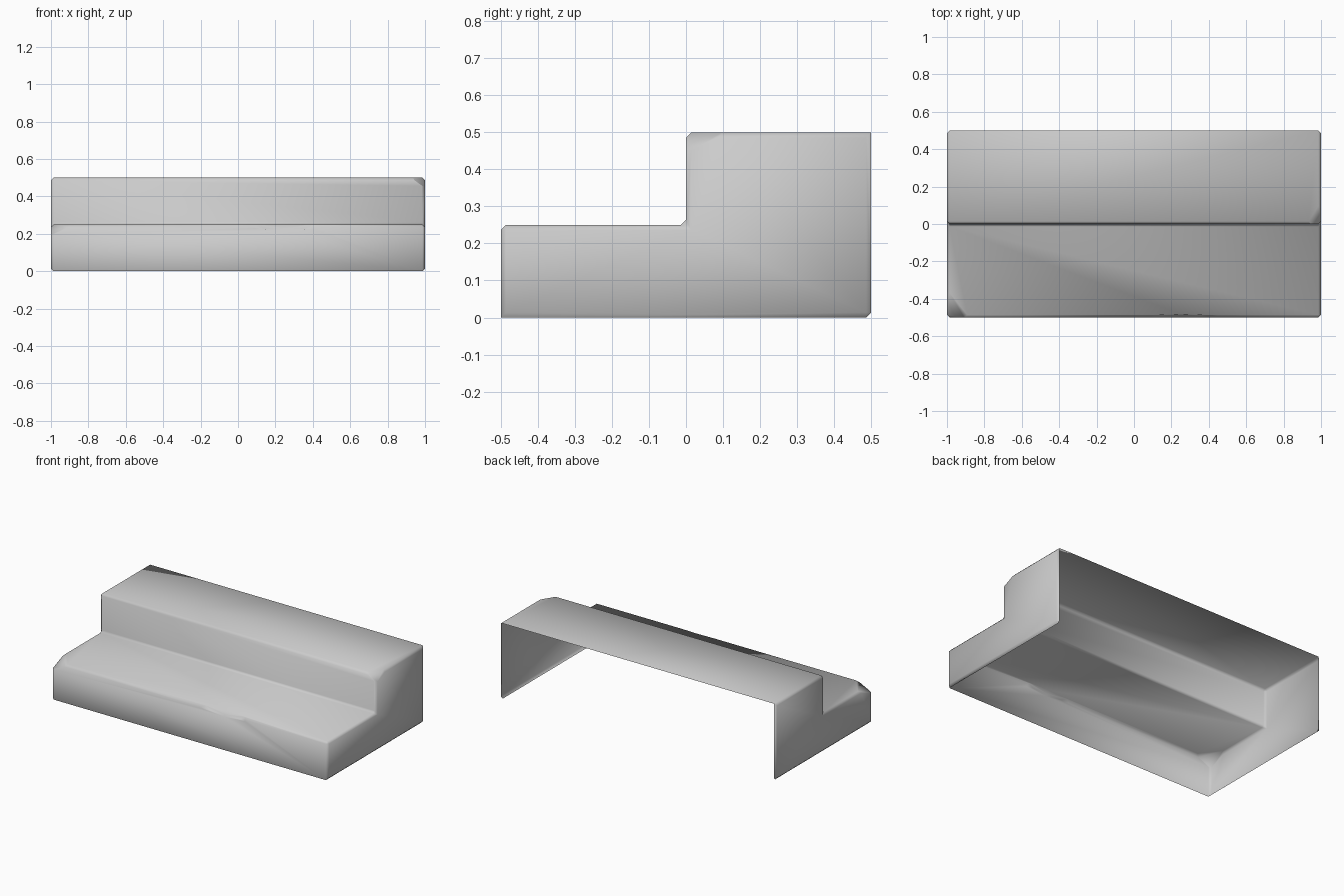
import bpy
import bmesh

cube = bpy.data.objects.get("Cube")
if cube:
    bpy.data.objects.remove(cube, do_unlink=True)

stone = bpy.data.materials.new("worn_grey_stone")
stone.use_nodes = True
grey = (0.6, 0.6, 0.6, 1)
stone.diffuse_color = grey
stone.node_tree.nodes["Principled BSDF"].inputs["Base Color"].default_value = grey


def add_object(name, bm):
    mesh = bpy.data.meshes.new(name)
    bm.to_mesh(mesh)
    bm.free()
    obj = bpy.data.objects.new(name, mesh)
    bpy.context.collection.objects.link(obj)
    return obj


# Two-step profile extruded across the width
profile = [(-0.5, 0), (0.5, 0), (0.5, 0.5), (0, 0.5), (0, 0.25), (-0.5, 0.25)]
bm = bmesh.new()
side = bm.faces.new([bm.verts.new((-1, y, z)) for y, z in profile])
ext = bmesh.ops.extrude_face_region(bm, geom=[side], use_keep_orig=True)
moved = [v for v in ext["geom"] if isinstance(v, bmesh.types.BMVert)]
bmesh.ops.translate(bm, verts=moved, vec=(2, 0, 0))
bmesh.ops.recalc_face_normals(bm, faces=bm.faces)


# Chamfer everything but the long open rims at the top back and bottom front
def is_open_rim(edge):
    a, b = (v.co for v in edge.verts)
    return abs(a.x - b.x) > 1 and (a.y, a.z) in ((0.5, 0.5), (-0.5, 0))


bevelled = [e for e in bm.edges if not is_open_rim(e)]
bmesh.ops.bevel(bm, geom=bevelled, offset=0.014, segments=1, profile=0.5, affect='EDGES')
steps = add_object("steps", bm)
steps.data.materials.append(stone)


# Chips knocked out of the edges
def chip(name, location, radii, segments=4, rings=2):
    bm = bmesh.new()
    bmesh.ops.create_uvsphere(bm, u_segments=segments, v_segments=rings, radius=1)
    bmesh.ops.scale(bm, verts=bm.verts, vec=radii)
    bmesh.ops.translate(bm, verts=bm.verts, vec=location)
    cutter = add_object(name, bm)
    cutter.data.materials.append(stone)
    cutter.hide_render = True
    cutter.hide_viewport = True
    mod = steps.modifiers.new(name, 'BOOLEAN')
    mod.operation = 'DIFFERENCE'
    mod.solver = 'EXACT'
    mod.object = cutter
    return cutter


cutters = [
    chip("upper_corner_chip", (1, 0, 0.5), (0.075, 0.12, 0.055)),
    chip("lower_corner_chip", (-1, -0.5, 0.25), (0.12, 0.15, 0.06)),
    chip("front_edge_chip", (0.25, -0.5, 0.25), (0.21, 0.018, 0.032), 8, 4),
]
bpy.context.view_layer.update()
graph = bpy.context.evaluated_depsgraph_get()
chipped = bpy.data.meshes.new_from_object(steps.evaluated_get(graph))
steps.modifiers.clear()
steps.data = chipped
for cutter in cutters:
    bpy.data.objects.remove(cutter, do_unlink=True)

# Leave the shell open at the back and underneath
bm = bmesh.new()
bm.from_mesh(chipped)
bm.normal_update()
hidden = [f for f in bm.faces
          if abs(f.normal.x) < 0.1 and (f.normal.y > 0.6 or f.normal.z < -0.6)
          and (f.calc_center_median().y > 0.4 or f.calc_center_median().z < 0.01)]
bmesh.ops.delete(bm, geom=hidden, context='FACES')
for face in bm.faces:
    face.smooth = True
bm.to_mesh(chipped)
bm.free()
